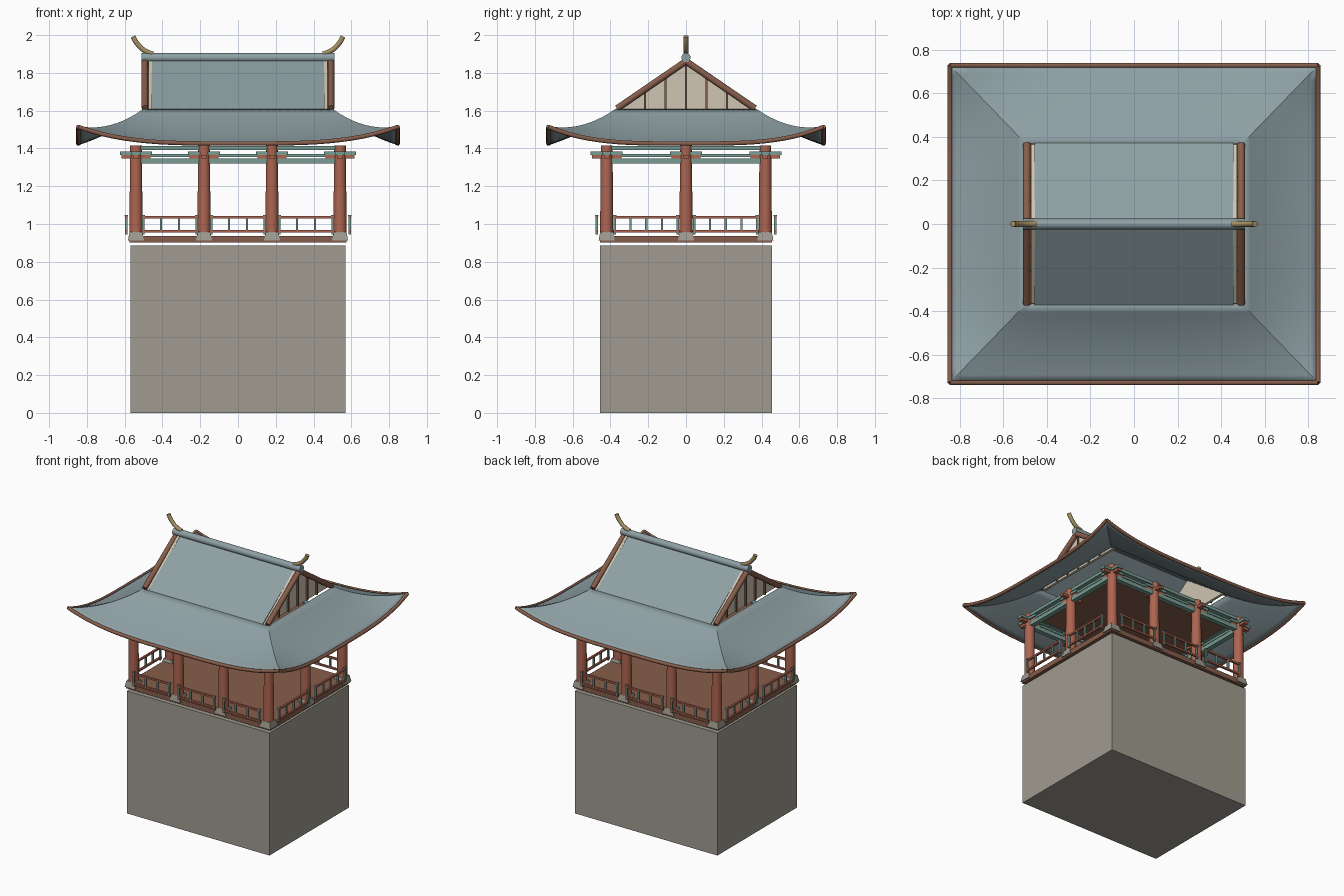
import bpy, bmesh, math
from mathutils import Vector

if "Cube" in bpy.data.objects:
    bpy.data.objects.remove(bpy.data.objects["Cube"])

def mat(name, c):
    m = bpy.data.materials.new(name)
    m.diffuse_color = (*c, 1)
    m.use_nodes = True
    m.node_tree.nodes["Principled BSDF"].inputs["Base Color"].default_value = m.diffuse_color
    return m

STONE = mat("stone", (0.35, 0.33, 0.28))
TILE = mat("roof_tile", (0.27, 0.35, 0.37))
RED = mat("red_wood", (0.42, 0.13, 0.08))
BROWN = mat("brown_wood", (0.24, 0.11, 0.07))
GREEN = mat("green_paint", (0.19, 0.34, 0.29))
CREAM = mat("plaster", (0.62, 0.56, 0.44))
GOLD = mat("gold", (0.38, 0.28, 0.13))

def finish(name, bm, m, smooth=None):
    bmesh.ops.recalc_face_normals(bm, faces=bm.faces)
    me = bpy.data.meshes.new(name)
    bm.to_mesh(me)
    bm.free()
    me.materials.append(m)
    ob = bpy.data.objects.new(name, me)
    bpy.context.collection.objects.link(ob)
    if smooth:
        bpy.ops.object.select_all(action='DESELECT')
        ob.select_set(True)
        bpy.context.view_layer.objects.active = ob
        bpy.ops.object.shade_smooth_by_angle(angle=math.radians(smooth))
    return ob

def box(name, c, size, m, taper=1.0):
    bm = bmesh.new()
    bmesh.ops.create_cube(bm, size=1)
    for v in bm.verts:
        k = taper if v.co.z > 0 else 1
        v.co = Vector((v.co.x * size[0] * k + c[0], v.co.y * size[1] * k + c[1], v.co.z * size[2] + c[2]))
    return finish(name, bm, m)

def cylinder(name, x, y, z0, z1, r0, r1, m):
    bm = bmesh.new()
    bmesh.ops.create_cone(bm, cap_ends=True, segments=20, radius1=r0, radius2=r1, depth=z1 - z0)
    bmesh.ops.translate(bm, verts=bm.verts, vec=(x, y, (z0 + z1) / 2))
    return finish(name, bm, m, 40)

def tube(name, pts, r, m):
    cu = bpy.data.curves.new(name, 'CURVE')
    cu.dimensions = '3D'
    cu.bevel_depth, cu.bevel_resolution, cu.use_fill_caps = r, 3, True
    sp = cu.splines.new('POLY')
    sp.points.add(len(pts) - 1)
    for p, q in zip(sp.points, pts):
        p.co = (*q, 1)
    cu.materials.append(m)
    ob = bpy.data.objects.new(name, cu)
    bpy.context.collection.objects.link(ob)

# Stone base, floor and ceiling
box("stone_base", (0, 0, 0.4425), (1.14, 0.91, 0.885), STONE)
box("floor", (0, 0, 0.92), (1.15, 0.91, 0.035), BROWN)
box("ceiling", (0, 0, 1.40), (1.08, 0.84, 0.012), BROWN)

# Columns with stone feet and cross brackets
XS, YS = (-0.54, -0.18, 0.18, 0.54), (-0.42, 0, 0.42)
for x in XS:
    for y in YS:
        if abs(x) < 0.5 and y == 0:
            continue
        box("column_foot", (x, y, 0.936), (0.085, 0.085, 0.045), STONE, 0.8)
        cylinder("column", x, y, 0.95, 1.415, 0.035, 0.031, RED)
        box("bracket_arm_x", (x, y, 1.356), (0.155, 0.03, 0.018), RED)
        box("bracket_arm_y", (x, y, 1.356), (0.03, 0.155, 0.018), RED)
        if abs(y) > 0.1:
            box("bracket_block_x", (x, y, 1.374), (0.17, 0.045, 0.018), GREEN)
        if abs(x) > 0.5:
            box("bracket_block_y", (x, y, 1.375), (0.045, 0.17, 0.018), GREEN)

# Beams around the column ring
for s in (-1, 1):
    for z, h, w in ((1.334, 0.028, 0.035), (1.362, 0.016, 0.028), (1.403, 0.022, 0.035)):
        box("beam_long", (0, s * 0.42, z), (1.1, w, h), GREEN)
        box("beam_short", (s * 0.54, 0, z), (w, 0.86, h), GREEN)

# Railing panels, one per bay
def railing(mid, half, d, posts, along_x):
    def part(name, u, z, lu, lz, w, m):
        c, s = ((u, d, z), (lu, w, lz)) if along_x else ((d, u, z), (w, lu, lz))
        box(name, c, s, m)
    part("rail_top", mid, 1.036, 2 * half, 0.012, 0.014, RED)
    part("rail_bottom", mid, 0.962, 2 * half, 0.012, 0.014, RED)
    for i in range(posts):
        u = mid + (2 * i / (posts - 1) - 1) * (half - 0.008)
        end = i in (0, posts - 1)
        part("rail_post", u, 0.995, 0.012, 0.1 if end else 0.075, 0.012, GREEN)
        if end:
            part("rail_post_cap", u, 1.043, 0.018, 0.008, 0.018, GREEN)

for s in (-1, 1):
    for i in range(3):
        railing((XS[i] + XS[i + 1]) / 2, 0.15, s * 0.472, 4, True)
    for i in range(2):
        railing((YS[i] + YS[i + 1]) / 2, 0.175, s * 0.592, 5, False)

# Curved lower roof: sagging skirt with lifted corners
IN, OUT = (0.5, 0.372), (0.845, 0.728)
def roof_z(t, s):
    return 1.61 - 0.25 * t + 0.07 * t * t + 0.088 * t * t * abs(s) ** 3.5

def roof_pt(t, s, k):
    hx, hy = (IN[j] + (OUT[j] - IN[j]) * t for j in (0, 1))
    x, y = ((s * hx, -hy), (hx, s * hy), (-s * hx, hy), (-hx, -s * hy))[k]
    return Vector((x, y, roof_z(t, s)))

bm = bmesh.new()
NT, NS = 10, 28
for k in range(4):
    g = [[bm.verts.new(roof_pt(i / NT, 2 * j / NS - 1, k)) for j in range(NS + 1)] for i in range(NT + 1)]
    for i in range(NT):
        for j in range(NS):
            bm.faces.new((g[i][j], g[i + 1][j], g[i + 1][j + 1], g[i][j + 1]))
bmesh.ops.remove_doubles(bm, verts=bm.verts, dist=1e-4)
lower = finish("lower_roof", bm, TILE, 25)

# Upper gabled roof
bm = bmesh.new()
row = [[bm.verts.new((x, y, z)) for x in (-0.457, 0.457)] for y, z in ((-0.372, 1.61), (0, 1.872), (0.372, 1.61))]
for a, b in zip(row, row[1:]):
    bm.faces.new((a[0], a[1], b[1], b[0]))
upper = finish("upper_roof", bm, TILE)
for ob in (lower, upper):
    if sum(p.normal.z * p.area for p in ob.data.polygons) < 0:
        ob.data.flip_normals()
    md = ob.modifiers.new("thickness", 'SOLIDIFY')
    md.thickness, md.offset = 0.012, -1

# Eave trim around the roof edge
for k in range(4):
    tube("eave_trim", [roof_pt(1, 2 * j / NS - 1, k) - Vector((0, 0, 0.004)) for j in range(NS + 1)], 0.012, BROWN)

# Gables: plaster panel, slats, bargeboards and ridge horns
for s in (-1, 1):
    bm = bmesh.new()
    tri = [bm.verts.new((s * 0.455, y, z)) for y, z in ((-0.365, 1.605), (0.365, 1.605), (0, 1.876))]
    f = bm.faces.new(tri)
    r = bmesh.ops.extrude_face_region(bm, geom=[f])
    bmesh.ops.translate(bm, verts=[v for v in r["geom"] if isinstance(v, bmesh.types.BMVert)], vec=(s * 0.018, 0, 0))
    finish("gable_panel", bm, CREAM)
    for y in (-0.217, -0.108, 0, 0.108, 0.217):
        h = 0.25 - abs(y) * 0.7
        box("gable_slat", (s * 0.477, y, 1.605 + h / 2), (0.012, 0.011, h), BROWN)
    for t in (-1, 1):
        tube("bargeboard", [(s * 0.492, t * 0.365, 1.612), (s * 0.492, 0, 1.862)], 0.018, BROWN)
    horn = [(0.45, 1.9), (0.48, 1.91), (0.507, 1.926), (0.53, 1.95), (0.546, 1.972), (0.556, 1.993)]
    tube("ridge_horn", [(s * x, 0, z) for x, z in horn], 0.014, GOLD)
tube("ridge", [(-0.51, 0, 1.881), (0.51, 0, 1.881)], 0.025, TILE)
